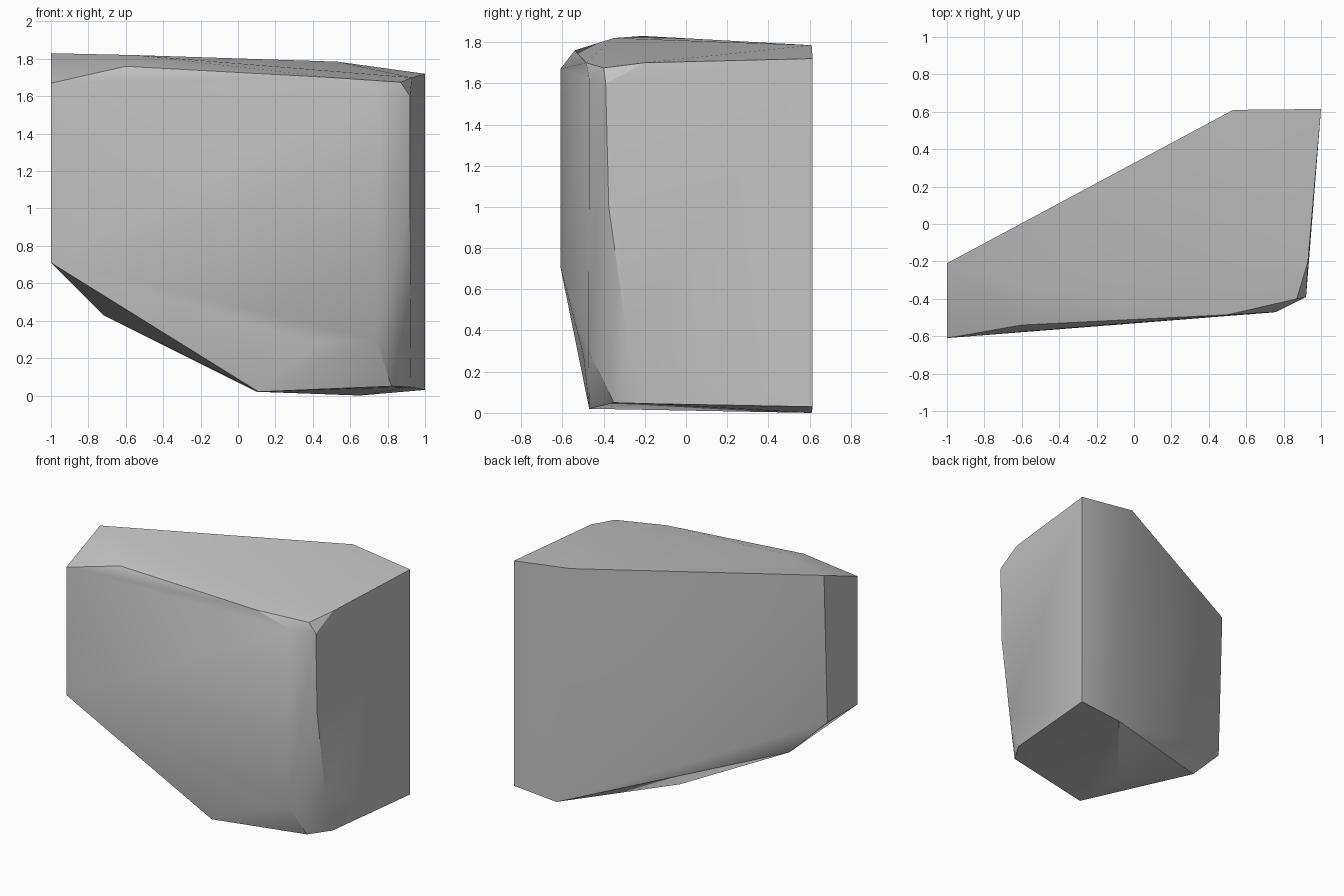
import bpy, bmesh, math

cube = bpy.data.objects.get("Cube")
if cube:
    bpy.data.objects.remove(cube, do_unlink=True)

# Plain grey stone
stone = bpy.data.materials.new("grey_stone")
stone.use_nodes = True
grey = (0.55, 0.55, 0.55, 1)
stone.diffuse_color = grey
stone.node_tree.nodes["Principled BSDF"].inputs["Base Color"].default_value = grey

# Corners of the chipped block, grouped by region
left_end = [(-1, -.61, .71), (-1, -.61, 1.67), (-1, -.21, 1.83), (-1, -.25, .71)]
back = [(.53, .61, 1.785), (1, .615, 1.72), (1, .615, .03), (.65, .61, 0)]
top_front = [(-.6, -.54, 1.76), (-.55, -.35, 1.82), (.5, -.485, 1.7),
             (.87, -.4, 1.675), (.93, -.2, 1.7)]
right_front = [(.92, -.39, 1.6), (.92, -.375, 1), (.925, -.28, .33),
               (.92, -.19, .045), (.82, -.35, .05)]
front = [(.76, -.47, 1.62), (.74, -.473, .3), (.42, -.498, .28)]
underside = [(-.72, -.2, .43), (.1, -.07, .02), (.11, -.47, .02)]

# Wrap the corners in one convex skin
bm = bmesh.new()
for co in left_end + back + top_front + right_front + front + underside:
    bm.verts.new(co)
bmesh.ops.convex_hull(bm, input=bm.verts)
loose = [v for v in bm.verts if not v.link_faces]
bmesh.ops.delete(bm, geom=loose, context="VERTS")
bmesh.ops.dissolve_limit(bm, angle_limit=math.radians(1),
                         verts=bm.verts, edges=bm.edges)
bmesh.ops.recalc_face_normals(bm, faces=bm.faces)

mesh = bpy.data.meshes.new("stone_block")
bm.to_mesh(mesh)
bm.free()
mesh.materials.append(stone)
block = bpy.data.objects.new("stone_block", mesh)
bpy.context.collection.objects.link(block)

# Soft chips, crisp main edges
bpy.context.view_layer.objects.active = block
block.select_set(True)
bpy.ops.object.shade_smooth_by_angle(angle=math.radians(30))
